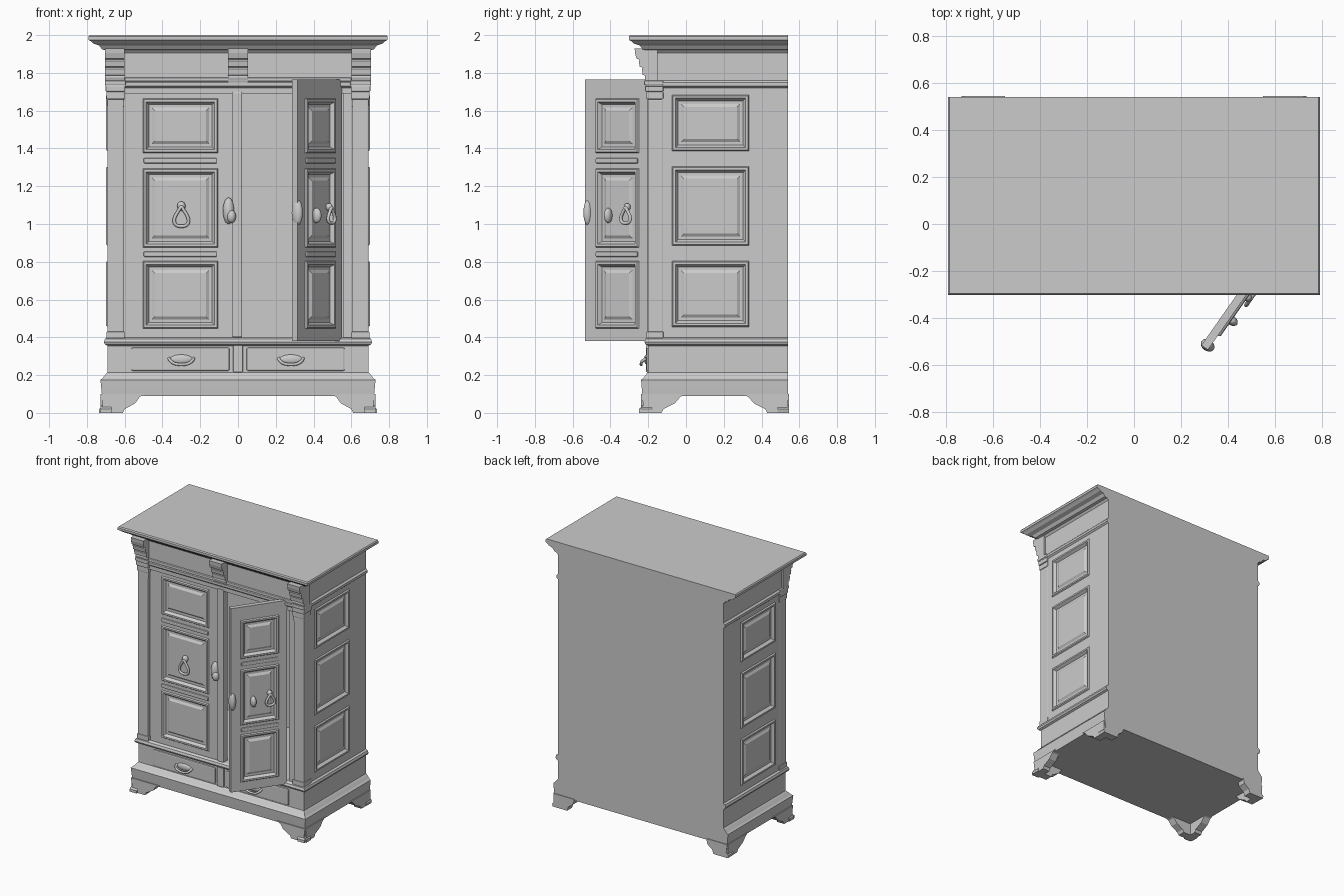
import bpy, bmesh, math
from mathutils import Matrix, Vector

if "Cube" in bpy.data.objects:
    bpy.data.objects.remove(bpy.data.objects["Cube"])

BACK, FRONT, HALF = 0.54, -0.2, 0.69


def finish(name, bm, matrix=None, mirror=False, bevel=0, smooth=False, recalc=False):
    if recalc:
        bmesh.ops.recalc_face_normals(bm, faces=bm.faces)
    if matrix:
        bm.transform(matrix)
    me = bpy.data.meshes.new(name)
    bm.to_mesh(me)
    bm.free()
    ob = bpy.data.objects.new(name, me)
    bpy.context.collection.objects.link(ob)
    if smooth:
        for p in me.polygons:
            p.use_smooth = True
    if bevel:
        m = ob.modifiers.new("bevel", 'BEVEL')
        m.width, m.segments = bevel, 2
    if mirror:
        ob.modifiers.new("mirror", 'MIRROR')
    return ob


def add_box(bm, x0, x1, y0, y1, z0, z1):
    mat = Matrix.Translation(((x0 + x1) / 2, (y0 + y1) / 2, (z0 + z1) / 2))
    bmesh.ops.create_cube(bm, size=1, matrix=mat @ Matrix.Diagonal((x1 - x0, y1 - y0, z1 - z0, 1)))


def box(name, *size, **kw):
    bm = bmesh.new()
    add_box(bm, *size)
    return finish(name, bm, **kw)


def loft(bm, rings, start=True, end=True):
    vs = [[bm.verts.new(p) for p in r] for r in rings]
    n = len(rings[0])
    for a, b in zip(vs, vs[1:]):
        for i in range(n):
            j = (i + 1) % n
            bm.faces.new((a[i], a[j], b[j], b[i]))
    if start:
        bm.faces.new(vs[0][::-1])
    if end:
        bm.faces.new(vs[-1])


def tier(name, profile):
    """Moulded block: (outset, z) profile run round both sides and the front, flat back."""
    bm = bmesh.new()
    loft(bm, [[(-HALF - o, FRONT - o, z), (HALF + o, FRONT - o, z), (HALF + o, BACK, z), (-HALF - o, BACK, z)]
              for o, z in profile])
    return finish(name, bm)


def prism(name, pts, lo, hi, axis, mirror=False, bevel=0):
    """Extrude a 2D outline along x (outline is y,z) or along y (outline is x,z)."""
    put = (lambda p, t: (t, p[0], p[1])) if axis == 'x' else (lambda p, t: (p[0], t, p[1]))
    bm = bmesh.new()
    loft(bm, [[put(p, t) for p in pts] for t in (lo, hi)])
    return finish(name, bm, mirror=mirror, bevel=bevel, recalc=True)


def panelled(name, u0, u1, z0, z1, pu0, pu1, rows, thick, matrix, mirror=False):
    """Frame-and-panel board facing local -y, with one moulded panel per (z0, z1) row."""
    bm = bmesh.new()
    d = 0.016
    add_box(bm, u0, u1, d, thick, z0, z1)
    add_box(bm, u0, pu0, 0, d, z0, z1)
    add_box(bm, pu1, u1, 0, d, z0, z1)
    edges = [z0] + [v for r in rows for v in r] + [z1]
    for a, b in zip(edges[::2], edges[1::2]):
        add_box(bm, pu0, pu1, 0, d, a, b)
    section = [(-0.014, 0), (-0.008, -0.009), (0.004, -0.009), (0.018, 0.011),
               (0.034, 0.011), (0.05, 0.001)]
    for a, b in rows:
        loft(bm, [[(pu0 + i, y, a + i), (pu1 - i, y, a + i), (pu1 - i, y, b - i), (pu0 + i, y, b - i)]
                  for i, y in section], start=False)
    return finish(name, bm, matrix, mirror)


def blob(name, x, y, z, rx, ry, rz, matrix=None):
    bm = bmesh.new()
    bmesh.ops.create_uvsphere(bm, u_segments=20, v_segments=12, radius=1)
    bm.transform(Matrix.Translation((x, y, z)) @ Matrix.Diagonal((rx, ry, rz, 1)))
    return finish(name, bm, matrix, smooth=True)


def rod(name, pts, radius, closed=False, matrix=None):
    cu = bpy.data.curves.new(name, 'CURVE')
    cu.dimensions, cu.bevel_depth, cu.bevel_resolution = '3D', radius, 3
    cu.use_fill_caps = True
    sp = cu.splines.new('NURBS')
    sp.points.add(len(pts) - 1)
    for p, co in zip(sp.points, pts):
        p.co = (*co, 1)
    sp.use_cyclic_u, sp.use_endpoint_u, sp.order_u = closed, not closed, 3
    ob = bpy.data.objects.new(name, cu)
    bpy.context.collection.objects.link(ob)
    if matrix:
        ob.matrix_world = matrix
    return ob


def drop_handle(name, x, y, z, s=1, matrix=None):
    blob(name + "_rosette", x, y, z + 0.05 * s, 0.022 * s, 0.02, 0.025 * s, matrix)
    shape = [(0, 0.05), (0.012, 0.03), (0.04, -0.015), (0.035, -0.05), (0, -0.06),
             (-0.035, -0.05), (-0.04, -0.015), (-0.012, 0.03)]
    rod(name + "_ring", [(x + a * s, y - 0.016, z + b * s) for a, b in shape], 0.009, True, matrix)


# Cornice and frieze, waist, drawer case and plinth
tier("cornice", [(0, 1.69), (0, 1.72), (.012, 1.73), (.012, 1.748), (0, 1.76), (0, 1.905), (.012, 1.92),
                 (.03, 1.925), (.045, 1.945), (.075, 1.955), (.09, 1.968), (.102, 1.975), (.102, 1.992), (.096, 2)])
tier("drawer_case", [(.03, .09), (.034, .13), (.038, .175), (.026, .185), (.01, .205), (0, .215), (0, .355),
                     (.014, .362), (.02, .375), (.014, .392), (0, .4)])

# Bracket feet, one board along each side of every corner
for end, y0, y1 in (("front", -0.238, -0.18), ("back", 0.485, 0.545)):
    prism(end + "_foot", [(.735, 0), (.61, 0), (.6, .02), (.545, .05), (.52, .085), (.49, .1), (.725, .1), (.716, .04),
                          (.735, .02)] if end == "front" else
          [(.73, 0), (.61, 0), (.6, .03), (.56, .06), (.55, .1), (.725, .1), (.716, .04), (.735, .02)],
          y0, y1, 'y', mirror=True)
prism("side_front_foot", [(-.25, 0), (-.13, 0), (-.12, .02), (-.06, .05), (-.03, .085), (0, .1),
                          (-.235, .1), (-.226, .04), (-.25, .02)], .67, .728, 'x', mirror=True)
prism("side_back_foot", [(.54, 0), (.43, 0), (.42, .02), (.36, .05), (.33, .085), (.3, .1), (.54, .1)],
      .67, .728, 'x', mirror=True)

# Carcass: back, panelled sides, corner posts
box("back_board", -.67, .67, .515, BACK, .39, 1.7)
panelled("side", FRONT, BACK, .39, 1.7, -.06, .32, [(.47, .79), (.9, 1.29), (1.4, 1.67)], .04,
         Matrix.Translation((HALF, 0, 0)) @ Matrix.Rotation(math.pi / 2, 4, 'Z'), mirror=True)
box("corner_post", .605, .692, -.204, -.12, .395, 1.7, mirror=True, bevel=.006)
box("post_base", .6, .697, -.21, -.12, .395, .43, mirror=True, bevel=.004)
for z0, z1, g in ((1.62, 1.66, .004), (1.66, 1.70, .010), (1.70, 1.735, .016), (1.735, 1.76, .022)):
    box("post_capital", .605 - g / 2, .69 + g * .7, FRONT - g, -.12, z0, z1, mirror=True, bevel=.006)
box("door_jamb", .555, .606, -.185, -.13, .395, 1.7, mirror=True)

# Stepped corbels under the cornice
corbel = [(-.15, 1.75), (-.21, 1.75), (-.218, 1.775), (-.216, 1.785), (-.23, 1.79), (-.233, 1.82), (-.228, 1.828),
          (-.245, 1.833), (-.25, 1.862), (-.245, 1.87), (-.262, 1.876), (-.27, 1.905), (-.272, 1.93), (-.15, 1.93)]
prism("corner_corbel", corbel, .6, .703, 'x', mirror=True)
prism("centre_corbel", corbel, -.052, .052, 'x')
box("frieze_lower_rail", -.6, .6, -.214, -.19, 1.755, 1.775, bevel=.005)

# Left door, closed, with its meeting strip
rows = [(.46, .79), (.89, 1.28), (1.39, 1.65)]
panelled("left_door", -.592, .02, .4, 1.705, -.49, -.12, rows, .04, Matrix.Translation((0, -.192, 0)))
box("meeting_strip", -.03, .022, -.206, -.18, .4, 1.7, bevel=.006)
for z in (1.335, .84):
    box("door_rail_bead", -.5, -.11, -.203, -.185, z - .014, z + .014, bevel=.006)
drop_handle("left_drop", -.30, -.2, 1.045)
blob("left_lock", -.05, -.2, 1.07, .03, .03, .07)
blob("left_lock_knob", -.035, -.215, 1.04, .024, .025, .035)

# Right door, standing open on its hinge
swing = Matrix.Translation((.55, FRONT, 0)) @ Matrix.Rotation(math.radians(55), 4, 'Z')
panelled("right_door", -.41, 0, .38, 1.765, -.325, -.075, rows, .034, swing)
for z in (1.335, .84):
    bead = box("open_rail_bead", -.335, -.065, -.011, .01, z - .014, z + .014, matrix=swing, bevel=.006)
drop_handle("open_drop", -.13, -.008, 1.05, .8, swing)
blob("open_door_knob", -.25, -.012, 1.045, .02, .028, .04, swing)
blob("open_lock", -.395, .012, 1.06, .024, .032, .07, swing)

# Drawers with bail pulls
box("drawer_divider", -.026, .026, -.212, -.18, .215, .358, bevel=.005)
for side, x in (("left", -.3), ("right", .28)):
    c = math.copysign(.305, x)
    box(side + "_drawer", c - .26, c + .26, -.21, -.17, .222, .345, bevel=.008)
    blob(side + "_pull_plate", x, -.208, .283, .062, .014, .026)
    rod(side + "_pull_bail", [(x - .065, -.21, .288), (x - .06, -.235, .275), (x - .03, -.238, .256),
                              (x + .03, -.238, .256), (x + .06, -.235, .275), (x + .065, -.21, .288)], .008)
